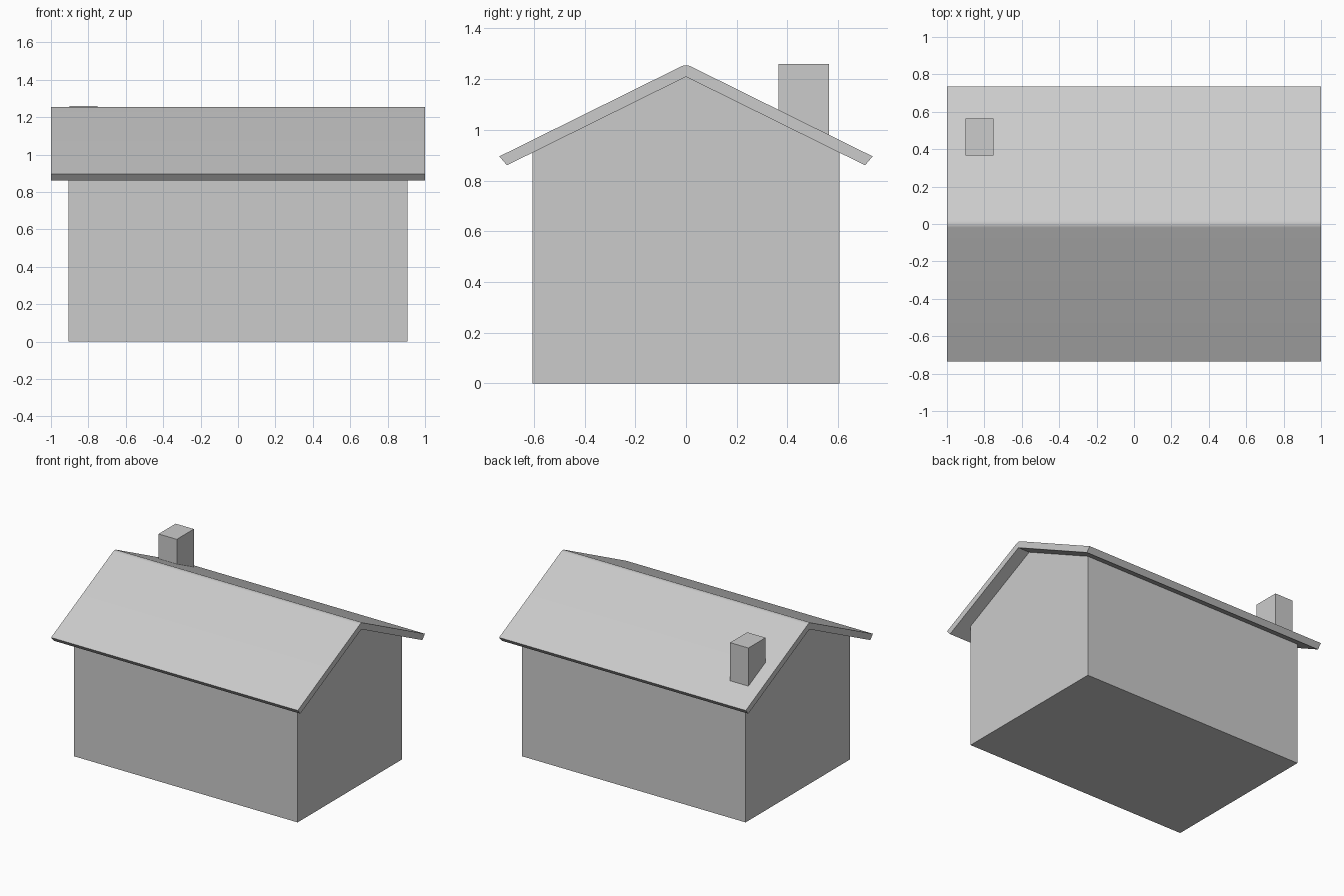
import bpy, math

if "Cube" in bpy.data.objects:
    bpy.data.objects.remove(bpy.data.objects["Cube"])


def extrude_x(name, profile, x0, x1):
    """Solid made by sweeping a (y, z) profile along x."""
    n = len(profile)
    verts = [(x, y, z) for x in (x0, x1) for y, z in profile]
    faces = [tuple(reversed(range(n))), tuple(range(n, 2 * n))]
    faces += [(i, (i + 1) % n, n + (i + 1) % n, n + i) for i in range(n)]
    mesh = bpy.data.meshes.new(name)
    mesh.from_pydata(verts, [], faces)
    obj = bpy.data.objects.new(name, mesh)
    bpy.context.collection.objects.link(obj)
    return obj


apex = 1.209              # underside of the ridge
slope = 0.494
pitch = math.atan(slope)
thick = 0.045

# Walls with gable ends, filled up to the underside of the roof
wall_y = 0.605
eave = apex - slope * wall_y
extrude_x("walls", [(-wall_y, 0), (wall_y, 0), (wall_y, eave),
                    (0, apex), (-wall_y, eave)], -0.907, 0.907)

# Roof: folded slab with a rounded ridge and overhanging eaves
steps = 8
ridge = [(thick * math.sin(a), apex + thick * math.cos(a))
         for a in (pitch - 2 * pitch * i / steps for i in range(steps + 1))]
roof = extrude_x("roof", [(0, apex), (-0.706, 0.860), (-0.736, 0.895)]
                 + ridge[::-1] + [(0.736, 0.895), (0.706, 0.860)], -1, 1)

# make the roof normals consistent and smooth only the ridge
bpy.context.view_layer.objects.active = roof
roof.select_set(True)
bpy.ops.object.mode_set(mode='EDIT')
bpy.ops.mesh.select_all(action='SELECT')
bpy.ops.mesh.normals_make_consistent(inside=False)
bpy.ops.object.mode_set(mode='OBJECT')
bpy.ops.object.shade_smooth_by_angle(angle=math.radians(30))

# Chimney on the back slope, sunk into the roof
extrude_x("chimney", [(0.365, 0.95), (0.563, 0.95),
                      (0.563, 1.26), (0.365, 1.26)], -0.90, -0.752)
